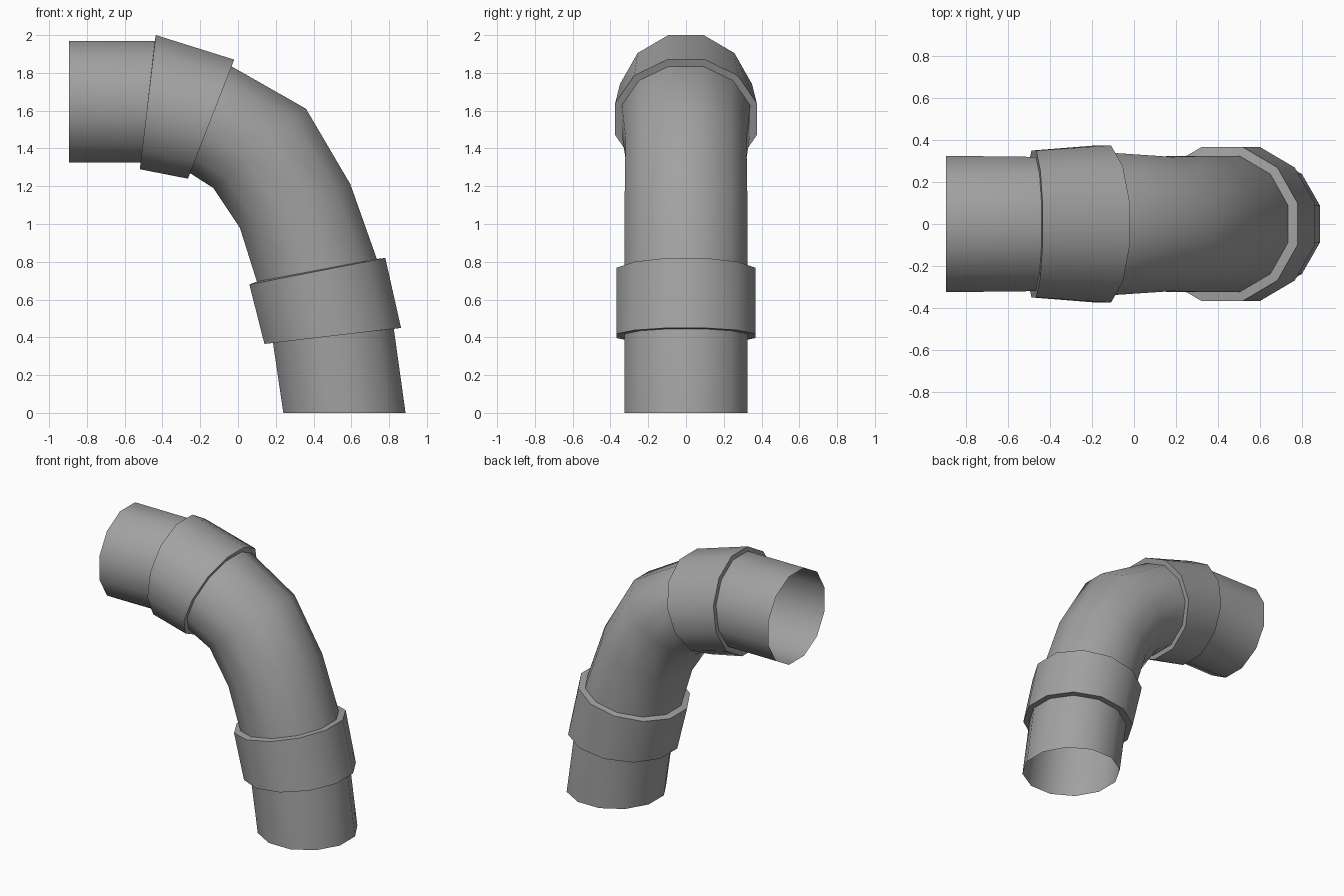
import bpy, bmesh, math
from mathutils import Vector

SIDES = 12

if "Cube" in bpy.data.objects:
    bpy.data.objects.remove(bpy.data.objects["Cube"])

grey = bpy.data.materials.new("pipe_grey")
grey.use_nodes = True
colour = (0.36, 0.36, 0.36, 1)
grey.diffuse_color = colour
grey.node_tree.nodes["Principled BSDF"].inputs["Base Color"].default_value = colour


def ring(bm, outer, inner, half_y):
    """Twelve-sided ring through an outer and inner point of the bend."""
    a, b = Vector((outer[0], 0, outer[1])), Vector((inner[0], 0, inner[1]))
    centre, arm = (a + b) / 2, (a - b) / 2
    side = Vector((0, half_y, 0))
    flat = math.cos(math.pi / SIDES)
    verts = []
    for k in range(SIDES):
        t = (k + 0.5) * math.tau / SIDES
        verts.append(bm.verts.new(centre + (arm * math.cos(t) + side * math.sin(t)) / flat))
    return verts


def tube(name, sections):
    """Open tube skinned over a list of rings."""
    bm = bmesh.new()
    rings = [ring(bm, *s) for s in sections]
    for p, q in zip(rings, rings[1:]):
        for i in range(SIDES):
            j = (i + 1) % SIDES
            bm.faces.new((p[i], p[j], q[j], q[i]))
    mesh = bpy.data.meshes.new(name)
    bm.to_mesh(mesh)
    bm.free()
    mesh.materials.append(grey)
    obj = bpy.data.objects.new(name, mesh)
    bpy.context.collection.objects.link(obj)
    bpy.ops.object.select_all(action="DESELECT")
    obj.select_set(True)
    bpy.context.view_layer.objects.active = obj
    bpy.ops.object.shade_smooth_by_angle(angle=math.radians(40))


# Pipe rings: outer (x, z), inner (x, z), half width in y
upper_a = ((-0.44, 1.97), (-0.515, 1.325), 0.32)
upper_b = ((-0.035, 1.835), (-0.255, 1.27), 0.34)
lower_a = ((0.735, 0.815), (0.10, 0.695), 0.325)
lower_b = ((0.825, 0.445), (0.185, 0.372), 0.325)

tube("bent_pipe", [
    ((-0.895, 1.97), (-0.895, 1.325), 0.325),
    upper_a, upper_b,
    ((0.36, 1.61), (-0.13, 1.19), 0.32),
    ((0.595, 1.21), (0.01, 0.98), 0.325),
    lower_a, lower_b,
    ((0.887, 0), (0.24, 0), 0.325),
])

# Raised sleeves, closed down to the pipe at both ends
tube("upper_collar", [
    upper_a,
    ((-0.435, 2.0), (-0.52, 1.29), 0.35),
    ((-0.02, 1.87), (-0.265, 1.24), 0.375),
    upper_b,
])
tube("lower_collar", [
    lower_a,
    ((0.78, 0.82), (0.06, 0.68), 0.368),
    ((0.863, 0.45), (0.14, 0.365), 0.368),
    lower_b,
])
